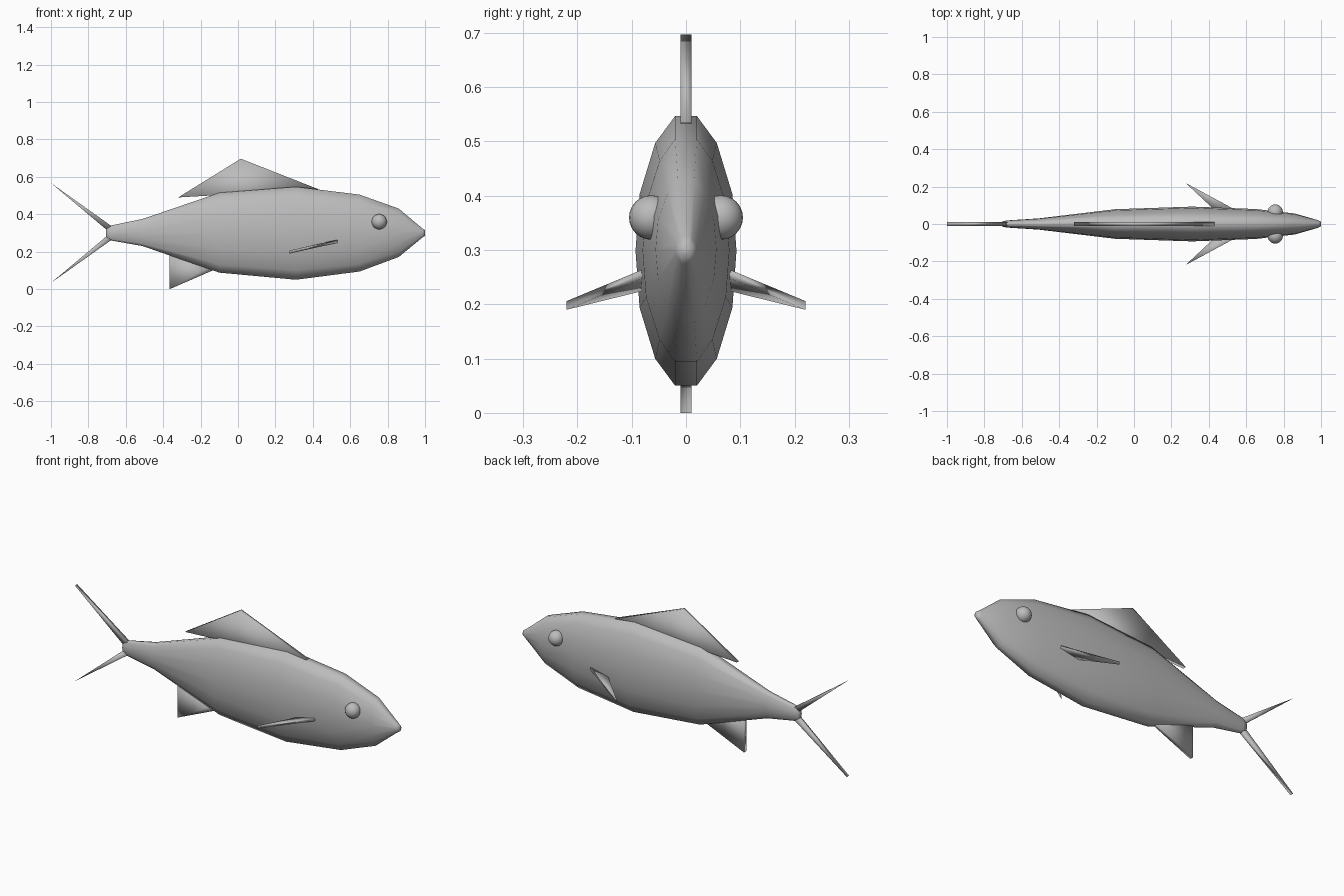
import bpy, bmesh, math

if "Cube" in bpy.data.objects:
    bpy.data.objects.remove(bpy.data.objects["Cube"])

grey = bpy.data.materials.new("plain grey")
grey.diffuse_color = (0.5, 0.5, 0.5, 1)
grey.use_nodes = True
grey.node_tree.nodes["Principled BSDF"].inputs["Base Color"].default_value = grey.diffuse_color


def finish(name, bm):
    bmesh.ops.recalc_face_normals(bm, faces=bm.faces)
    mesh = bpy.data.meshes.new(name)
    bm.to_mesh(mesh)
    bm.free()
    mesh.materials.append(grey)
    mesh.shade_smooth()
    ob = bpy.data.objects.new(name, mesh)
    bpy.context.collection.objects.link(ob)
    return ob


def slab(name, points, offset):
    """Thin plate: outline points pushed both ways along an offset vector."""
    bm = bmesh.new()
    a, b = ([bm.verts.new([p[i] + s * offset[i] for i in range(3)]) for p in points]
            for s in (-1, 1))
    bm.faces.new(a)
    bm.faces.new(b[::-1])
    n = len(points)
    for i in range(n):
        j = (i + 1) % n
        bm.faces.new((a[i], a[j], b[j], b[i]))
    return finish(name, bm)


# Body: fourteen-sided rings lofted from tail to snout
# station: x, bottom, top, half width, half width of the flat ridge
stations = [(-0.705, 0.27, 0.33, 0.014, 0.006), (-0.68, 0.26, 0.34, 0.019, 0.008),
            (-0.51, 0.23, 0.375, 0.030, 0.010), (-0.10, 0.088, 0.515, 0.079, 0.018),
            (0.31, 0.05, 0.547, 0.093, 0.02), (0.65, 0.094, 0.505, 0.080, 0.02),
            (0.86, 0.172, 0.43, 0.056, 0.015), (0.985, 0.275, 0.325, 0.020, 0.007),
            (1.0, 0.285, 0.315, 0.012, 0.005)]
side = [(0.61, 0.80), (0.92, 0.42), (1.0, 0.0), (0.92, -0.42), (0.61, -0.80)]
bm = bmesh.new()
rings = []
for x, lo, hi, w, ridge in stations:
    half = [(ridge, 1)] + [(w * u, v) for u, v in side] + [(ridge, -1)]
    loop = half + [(-y, v) for y, v in reversed(half)]
    mid, h = (lo + hi) / 2, (hi - lo) / 2
    rings.append([bm.verts.new((x, y, mid + h * v)) for y, v in loop])
for r, s in zip(rings, rings[1:]):
    for i in range(14):
        j = (i + 1) % 14
        bm.faces.new((r[i], r[j], s[j], s[i]))
bm.faces.new(rings[0])
bm.faces.new(rings[-1])
finish("body", bm)

# Upright fins and the two thin tail blades
upright = {
    "dorsal_fin": [(-0.32, 0.49), (0.015, 0.697), (0.43, 0.534)],
    "anal_fin": [(-0.365, 0.0), (-0.365, 0.20), (-0.10, 0.15), (-0.10, 0.115)],
    "upper_tail_blade": [(-1.0, 0.567), (-0.675, 0.336), (-0.70, 0.315)],
    "lower_tail_blade": [(-1.0, 0.033), (-0.675, 0.264), (-0.70, 0.285)],
}
for name, outline in upright.items():
    slab(name, [(x, 0, z) for x, z in outline], (0, 0.01, 0))

# Paired side fins and eyes
for label, s in (("left", 1), ("right", -1)):
    slab(label + "_pectoral_fin",
         [(0.275, s * 0.22, 0.198), (0.56, s * 0.066, 0.262), (0.44, s * 0.066, 0.236)],
         (0, 0, 0.008))
    bm = bmesh.new()
    bmesh.ops.create_uvsphere(bm, u_segments=20, v_segments=12, radius=0.041)
    bmesh.ops.translate(bm, verts=bm.verts, vec=(0.755, s * 0.064, 0.36))
    finish(label + "_eye", bm)
